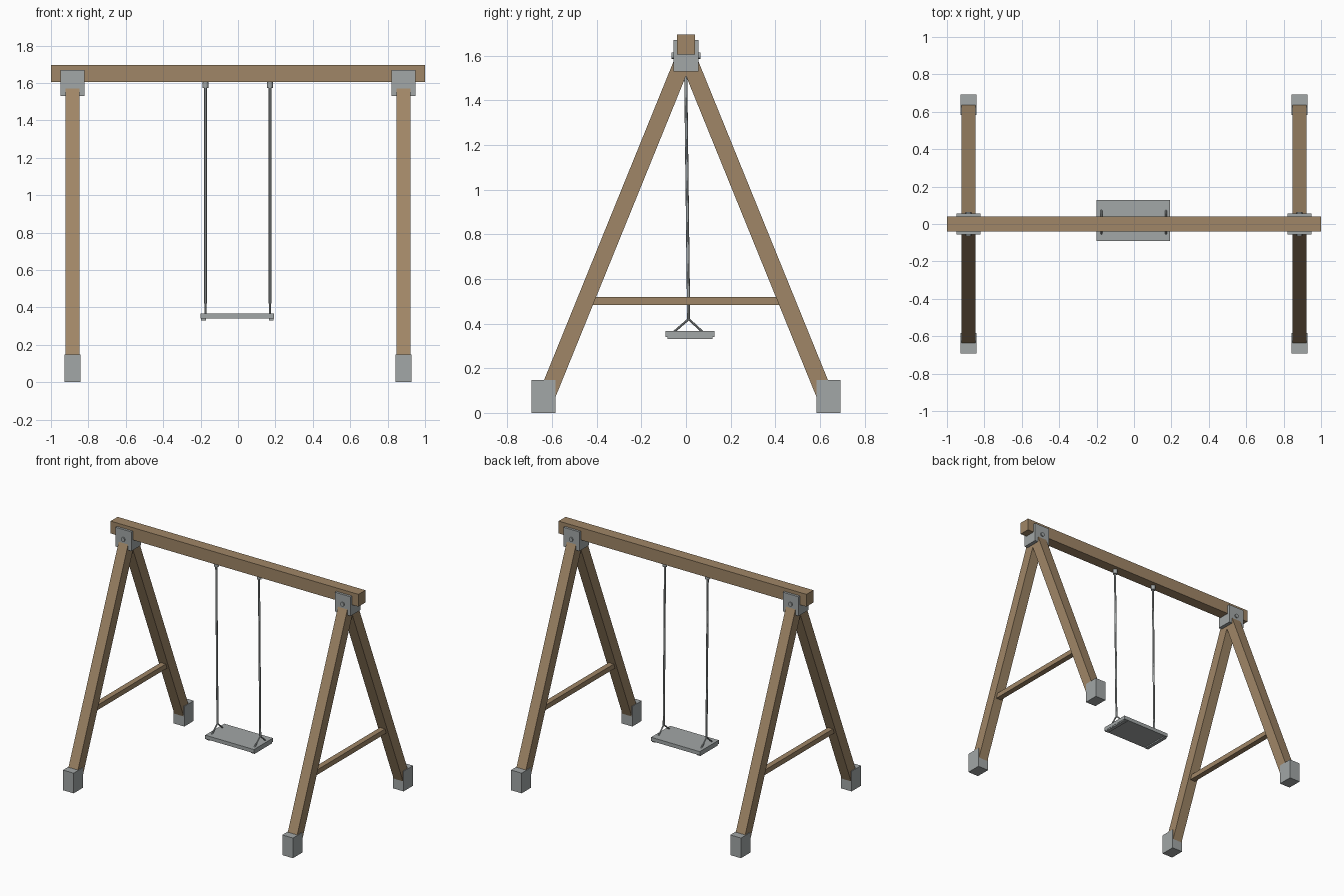
import bpy, bmesh
from mathutils import Vector, Matrix

cube = bpy.data.objects.get("Cube")
if cube:
    bpy.data.objects.remove(cube, do_unlink=True)


def material(name, rgb):
    m = bpy.data.materials.new(name)
    m.use_nodes = True
    m.diffuse_color = (*rgb, 1)
    m.node_tree.nodes["Principled BSDF"].inputs["Base Color"].default_value = (*rgb, 1)
    return m


wood = material("brown timber", (0.35, 0.24, 0.135))
steel = material("grey metal", (0.36, 0.385, 0.385))


def finish(name, bm, mat, smooth=False):
    bmesh.ops.recalc_face_normals(bm, faces=bm.faces)
    mesh = bpy.data.meshes.new(name)
    bm.to_mesh(mesh)
    bm.free()
    mesh.materials.append(mat)
    obj = bpy.data.objects.new(name, mesh)
    bpy.context.collection.objects.link(obj)
    if smooth:
        bpy.ops.object.select_all(action='DESELECT')
        obj.select_set(True)
        bpy.context.view_layer.objects.active = obj
        bpy.ops.object.shade_smooth_by_angle()
    return obj


def add_box(bm, low, high):
    low, high = Vector(low), Vector(high)
    size = Matrix.Diagonal((*(high - low), 1))
    bmesh.ops.create_cube(bm, size=1, matrix=Matrix.Translation((low + high) / 2) @ size)


def box(name, low, high, mat):
    bm = bmesh.new()
    add_box(bm, low, high)
    return finish(name, bm, mat)


def along(start, end):
    """Matrix that centres a z-aligned part between two points."""
    axis = end - start
    turn = axis.to_track_quat('Z', 'Y') if axis.x or axis.y else Matrix.Identity(3).to_quaternion()
    return Matrix.Translation((start + end) / 2) @ turn.to_matrix().to_4x4()


def rod(name, start, end, radius, mat, sides=12):
    start, end = Vector(start), Vector(end)
    bm = bmesh.new()
    bmesh.ops.create_cone(bm, cap_ends=True, segments=sides, radius1=radius, radius2=radius,
                          depth=(end - start).length, matrix=along(start, end))
    return finish(name, bm, mat, True)


def timber(name, start, end, width, mat):
    start, end = Vector(start), Vector(end)
    bm = bmesh.new()
    size = Matrix.Diagonal((width, width, (end - start).length, 1))
    bmesh.ops.create_cube(bm, size=1, matrix=along(start, end) @ size)
    return finish(name, bm, mat)


# Top beam
box("top_beam", (-1, -0.04, 1.605), (1, 0.04, 1.695), wood)

# End frames: legs, foot shoes, cross brace and beam bracket
for side, x in (("right", -0.885), ("left", 0.885)):
    for end, s in (("front", -1), ("back", 1)):
        timber(f"{end}_{side}_leg", (x, s * 0.63, 0.06), (x, s * 0.014, 1.576), 0.076, wood)
        ys = sorted((s * 0.584, s * 0.692))
        box(f"{end}_{side}_foot", (x - 0.043, ys[0], 0), (x + 0.043, ys[1], 0.147), steel)
        rod(f"{end}_{side}_bolt", (x, s * 0.05, 1.6), (x, s * 0.065, 1.6), 0.015, steel)
    box(f"{side}_brace", (x - 0.02, -0.43, 0.483), (x + 0.02, 0.43, 0.519), wood)

    # Saddle block under the beam with cheek plates on both faces
    bm = bmesh.new()
    add_box(bm, (x - 0.064, -0.057, 1.53), (x + 0.064, 0.057, 1.605))
    for ys in ((-0.057, -0.04), (0.04, 0.057)):
        add_box(bm, (x - 0.064, ys[0], 1.605), (x + 0.064, ys[1], 1.67))
    finish(f"{side}_bracket", bm, steel)

# Swing seat with a lowered strip under each end
bm = bmesh.new()
add_box(bm, (-0.2, -0.092, 0.34), (0.193, 0.127, 0.367))
for x in (-0.185, 0.178):
    add_box(bm, (x - 0.013, -0.083, 0.331), (x + 0.013, 0.118, 0.345))
finish("seat", bm, steel)

# Hangers, ropes and the split wires that hold the seat
for side, x in (("right", -0.174), ("left", 0.171)):
    knot = (x, 0.012, 0.42)
    rod(f"{side}_hanger", (x, 0, 1.572), (x, 0, 1.61), 0.016, steel, 16)
    rod(f"{side}_rope", (x, -0.002, 1.58), knot, 0.007, steel)
    for end, y in (("front", -0.055), ("back", 0.075)):
        rod(f"{side}_{end}_wire", knot, (x, y, 0.362), 0.005, steel, 8)
